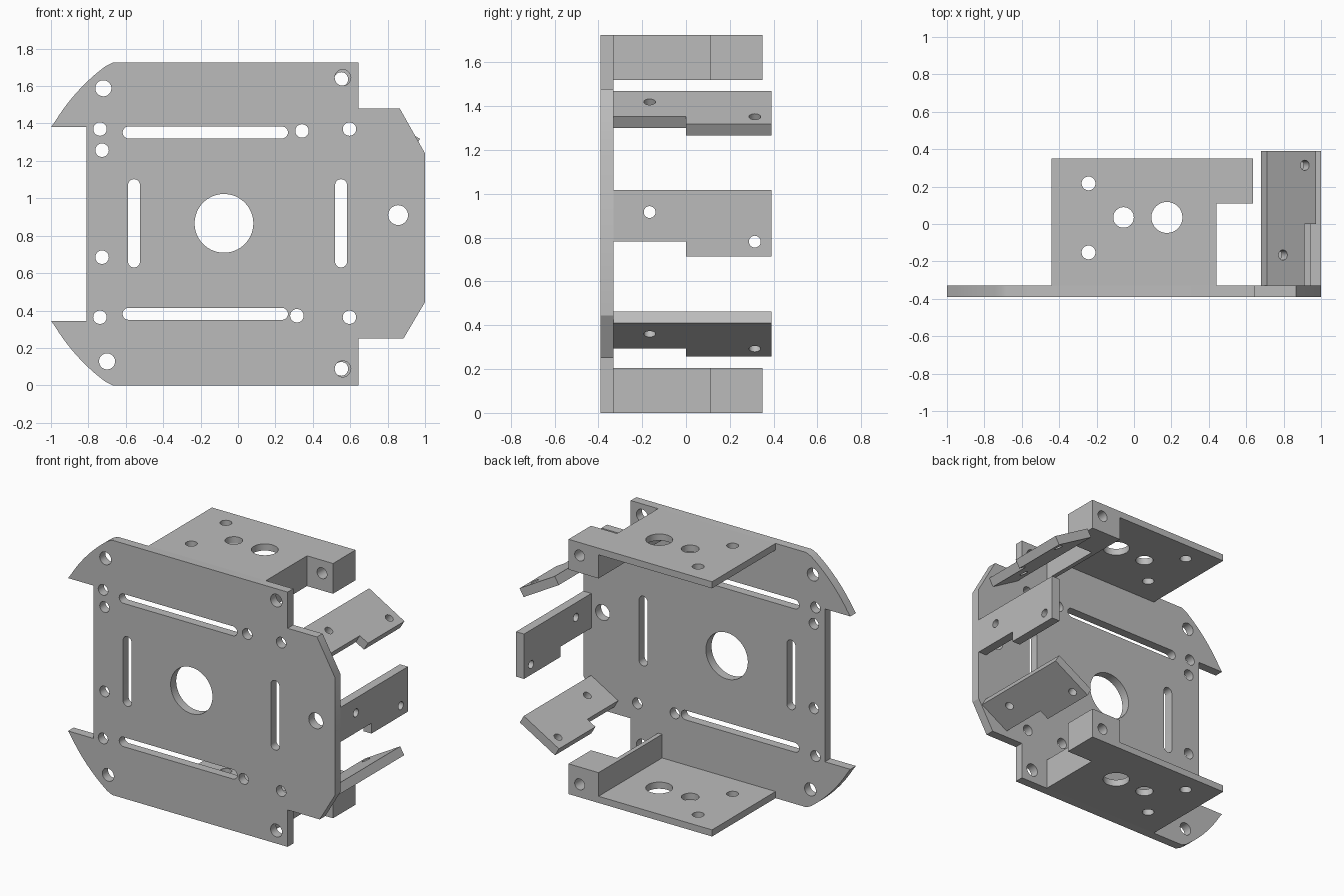
import bpy, bmesh
from math import cos, sin, pi, atan2, radians
from mathutils import Matrix, Vector

old = bpy.data.objects.get("Cube")
if old:
    bpy.data.objects.remove(old, do_unlink=True)

GREY = (0.5, 0.5, 0.5, 1)
mat = bpy.data.materials.new("plain grey")
mat.use_nodes = True
mat.diffuse_color = GREY
mat.node_tree.nodes["Principled BSDF"].inputs["Base Color"].default_value = GREY

X, Y, Z = Vector((1, 0, 0)), Vector((0, 1, 0)), Vector((0, 0, 1))


def arc(cx, cy, r, a0, a1, n):
    return [(cx + r * cos(a0 + (a1 - a0) * i / n), cy + r * sin(a0 + (a1 - a0) * i / n))
            for i in range(n + 1)]


def circle(cx, cy, r, n=32):
    return arc(cx, cy, r, 0, 2 * pi, n)[:-1]


def slot(x0, y0, x1, y1, r):
    """Round-ended slot between two end centres."""
    a = atan2(y1 - y0, x1 - x0)
    return arc(x1, y1, r, a - pi / 2, a + pi / 2, 12) + arc(x0, y0, r, a + pi / 2, a + 1.5 * pi, 12)


def rect(x0, y0, x1, y1):
    return [(x0, y0), (x1, y0), (x1, y1), (x0, y1)]


def panel(name, outline, holes, thick, u, v, origin):
    """Flat sheet with cut-outs, drawn in the u,v plane and centred on origin."""
    curve = bpy.data.curves.new(name, 'CURVE')
    curve.dimensions = '2D'
    curve.fill_mode = 'BOTH'
    curve.extrude = thick / 2
    for loop in [outline] + holes:
        sp = curve.splines.new('POLY')
        sp.points.add(len(loop) - 1)
        for p, (a, b) in zip(sp.points, loop):
            p.co = (a, b, 0, 1)
        sp.use_cyclic_u = True
    tmp = bpy.data.objects.new(name + "_sketch", curve)
    bpy.context.collection.objects.link(tmp)
    dg = bpy.context.evaluated_depsgraph_get()
    mesh = bpy.data.meshes.new_from_object(tmp.evaluated_get(dg))
    bpy.data.objects.remove(tmp, do_unlink=True)
    bpy.data.curves.remove(curve)

    n = u.cross(v)
    frame = Matrix((u, v, n)).transposed().to_4x4()
    frame.translation = origin
    bm = bmesh.new()
    bm.from_mesh(mesh)
    bmesh.ops.remove_doubles(bm, verts=bm.verts, dist=1e-4)
    bm.transform(frame)
    bmesh.ops.recalc_face_normals(bm, faces=bm.faces)
    bm.to_mesh(mesh)
    bm.free()
    mesh.name = name
    mesh.materials.clear()
    mesh.materials.append(mat)
    ob = bpy.data.objects.new(name, mesh)
    bpy.context.collection.objects.link(ob)
    bpy.ops.object.select_all(action='DESELECT')
    ob.select_set(True)
    bpy.context.view_layer.objects.active = ob
    bpy.ops.object.shade_smooth_by_angle(angle=radians(30))
    return ob


# Base plate: curved horns on one side, chamfered tab on the other
MID, T = 0.8625, 0.06
horn = arc(-0.08, MID, 1.052, atan2(0.515, -0.92), atan2(0.8625, -0.59), 12)
horn[0], horn[-1] = (-1, 1.38), (-0.67, 1.725)
lower_horn = [(x, 2 * MID - z) for x, z in reversed(horn)]
outline = horn + [(0.645, 1.725), (0.645, 1.48), (0.865, 1.48), (1, 1.24), (1, 0.445),
                  (0.885, 0.25), (0.645, 0.25), (0.645, 0)]
outline += lower_horn + [(-0.81, 0.345), (-0.81, 1.38)]
holes = [circle(-0.075, 0.866, 0.157, 64), circle(0.856, 0.91, 0.053)]
holes += [circle(x, z, 0.043) for x, z in
          [(-0.72, 1.588), (-0.70, 0.128), (0.56, 1.645), (0.56, 0.088)]]
holes += [circle(x, z, 0.036) for x, z in
          [(-0.738, 1.37), (-0.727, 1.257), (-0.727, 0.685), (-0.738, 0.364),
           (0.342, 1.36), (0.596, 1.37), (0.315, 0.372), (0.596, 0.364)]]
holes += [slot(-0.585, z, 0.235, z, 0.032) for z in (1.352, 0.382)]
holes += [slot(x, 0.662, x, 1.07, 0.032) for x in (-0.556, 0.551)]
panel("base_plate", outline, holes, T, X, Z, Vector((0, -0.36, 0)))

# Upper and lower brackets: shelf, side wall and drilled lug
SHELF = 0.045
for side, s in (("upper", 1), ("lower", -1)):
    def level(z):
        return MID + s * (z - MID)
    panel(side + "_shelf", rect(-0.44, -0.33, 0.41, 0.35),
          [circle(-0.243, 0.217, 0.037), circle(-0.243, -0.152, 0.037),
           circle(-0.056, 0.035, 0.055), circle(0.176, 0.035, 0.083)],
          SHELF, X, Y, Vector((0, 0, level(1.725 - SHELF / 2))))
    panel(side + "_wall", rect(-0.33, level(1.52), 0.11, level(1.725)), [],
          0.03, Y, Z, Vector((0.425, 0, 0)))
    panel(side + "_lug", rect(0.41, level(1.52), 0.635, level(1.725)),
          [circle(0.552, level(1.637), 0.037)], 0.24, X, Z, Vector((0, 0.23, 0)))

# Three stepped side tabs, each hung from its top outer corner
tab = [(-0.33, 0), (0.39, 0), (0.39, -0.304), (0, -0.304), (0, -0.234), (-0.33, -0.234)]
tab_holes = [circle(-0.166, -0.1, 0.027), circle(0.314, -0.235, 0.027)]
for name, tilt, x, z in (("upper_tab", -60, 0.71, 1.47), ("middle_tab", 0, 1.0, 1.017),
                         ("lower_tab", 60, 0.972, 0.41)):
    a = radians(tilt)
    up = Vector((sin(a), 0, cos(a)))
    corner = Vector((x, 0, z))
    panel(name, tab, tab_holes, T, Y, up, corner - Y.cross(up) * T / 2)
